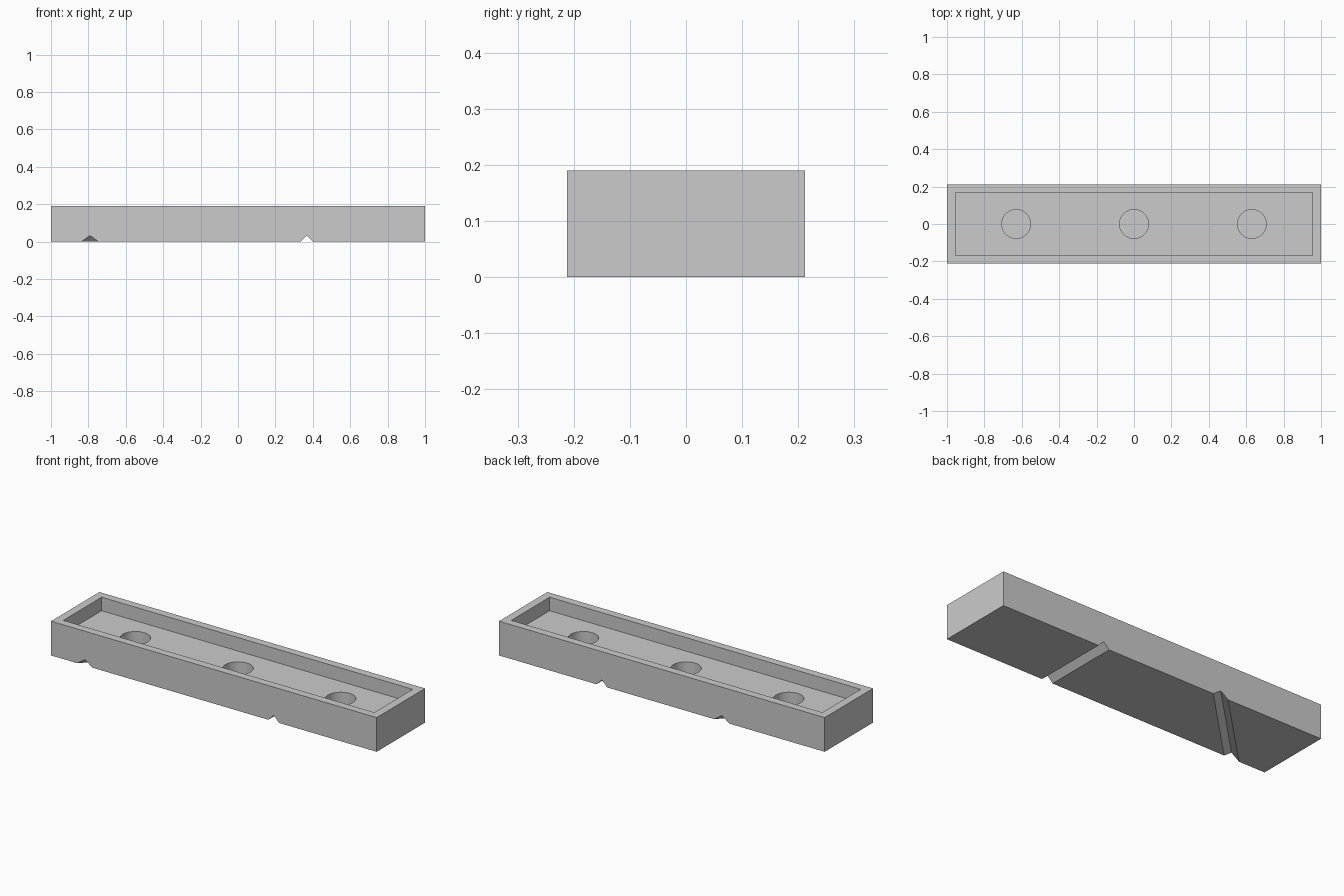
import bpy
import bmesh
from mathutils import Matrix, Vector

if "Cube" in bpy.data.objects:
    bpy.data.objects.remove(bpy.data.objects["Cube"], do_unlink=True)

HEIGHT = 0.19
FLOOR = 0.115        # floor of the tray recess
HOLE_BOTTOM = 0.038  # bottom of the round pockets
GROOVE = 0.033       # depth of the V grooves

grey = bpy.data.materials.new("plain_grey")
grey.use_nodes = True
colour = (0.6, 0.6, 0.6, 1)
grey.diffuse_color = colour
grey.node_tree.nodes["Principled BSDF"].inputs["Base Color"].default_value = colour


def make_object(name, bm):
    bmesh.ops.recalc_face_normals(bm, faces=bm.faces)
    mesh = bpy.data.meshes.new(name)
    bm.to_mesh(mesh)
    bm.free()
    mesh.materials.append(grey)
    obj = bpy.data.objects.new(name, mesh)
    bpy.context.collection.objects.link(obj)
    return obj


def box(name, half_x, half_y, z0, z1):
    bm = bmesh.new()
    size = Vector((2 * half_x, 2 * half_y, z1 - z0))
    place = Matrix.Translation((0, 0, (z0 + z1) / 2)) @ Matrix.Diagonal(size).to_4x4()
    bmesh.ops.create_cube(bm, size=1, matrix=place)
    return make_object(name, bm)


def pocket(x, radius=0.077, top=0.3):
    bm = bmesh.new()
    place = Matrix.Translation((x, 0, (HOLE_BOTTOM + top) / 2))
    bmesh.ops.create_cone(bm, cap_ends=True, segments=64, radius1=radius,
                          radius2=radius, depth=top - HOLE_BOTTOM, matrix=place)
    return make_object("pocket_cutter", bm)


def groove(x, slope, half_width):
    """Triangular prism running front to back, slanted by slope."""
    bm = bmesh.new()
    ends = []
    for y in (-0.3, 0.3):
        mid = x + slope * y
        profile = ((mid - 2 * half_width, -GROOVE), (mid, GROOVE),
                   (mid + 2 * half_width, -GROOVE))
        ends.append([bm.verts.new((px, y, pz)) for px, pz in profile])
    a, b = ends
    bm.faces.new(a)
    bm.faces.new(b)
    for i in range(3):
        j = (i + 1) % 3
        bm.faces.new((a[i], a[j], b[j], b[i]))
    return make_object("groove_cutter", bm)


# Solid block, then the recess, three pockets and two underside grooves
tray = box("tray", 1, 0.212, 0, HEIGHT)
cutters = [box("recess_cutter", 0.955, 0.168, FLOOR, 0.3)]
cutters += [pocket(x) for x in (-0.63, 0, 0.63)]
cutters += [groove(-0.58, 1, GROOVE * 2 ** 0.5), groove(0.368, 0, GROOVE)]

for cutter in cutters:
    cutter.hide_render = True
    cut = tray.modifiers.new(cutter.name, "BOOLEAN")
    cut.operation = "DIFFERENCE"
    cut.solver = "EXACT"
    cut.object = cutter

# Bake the cuts and drop the cutters
bpy.context.view_layer.update()
graph = bpy.context.evaluated_depsgraph_get()
baked = bpy.data.meshes.new_from_object(tray.evaluated_get(graph))
tray.modifiers.clear()
tray.data = baked
for cutter in cutters:
    bpy.data.objects.remove(cutter, do_unlink=True)

# Smooth pocket walls, sharp edges elsewhere
bpy.ops.object.select_all(action="DESELECT")
tray.select_set(True)
bpy.context.view_layer.objects.active = tray
bpy.ops.object.shade_smooth_by_angle(angle=0.5)
